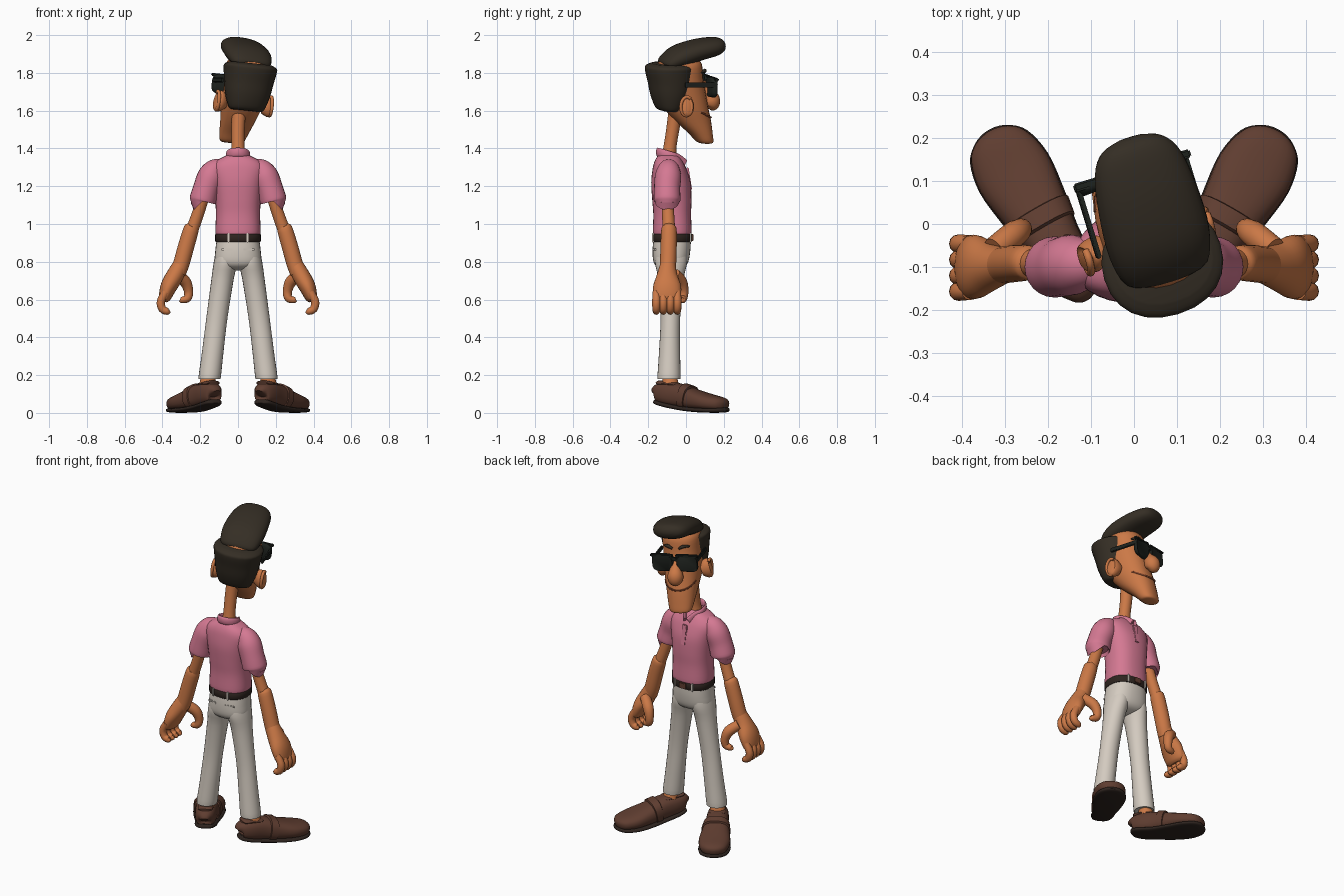
import bpy, bmesh, math
from mathutils import Vector, Matrix


def material(name, rgb):
    m = bpy.data.materials.new(name)
    m.diffuse_color = (*rgb, 1)
    return m


SKIN = material("skin", (0.60, 0.19, 0.062))
PINK = material("pink_cloth", (0.66, 0.19, 0.29))
PANTS = material("off_white_cloth", (0.66, 0.60, 0.53))
HAIR = material("dark_hair", (0.035, 0.027, 0.018))
LEATHER = material("brown_leather", (0.115, 0.047, 0.03))
DARK = material("dark_sole_and_belt", (0.028, 0.018, 0.014))
BLACK = material("black_glass", (0.013, 0.016, 0.013))
LINE = material("mouth_brown", (0.22, 0.06, 0.025))

# Head frame: turned to one side and slightly tilted
HEAD = (Matrix.Translation((0.035, -0.05, 1.65)) @ Matrix.Rotation(math.radians(17), 4, 'Z')
        @ Matrix.Rotation(math.radians(6), 4, 'Y'))


def finish(name, bm, mat, mirror=False, frame=None, bake=None):
    if bake:
        bmesh.ops.transform(bm, matrix=bake, verts=bm.verts)
    bmesh.ops.recalc_face_normals(bm, faces=bm.faces)
    for f in bm.faces:
        f.smooth = True
    for e in bm.edges:
        if len(e.link_faces) == 2 and e.calc_face_angle(0) > math.radians(45):
            e.smooth = False
    me = bpy.data.meshes.new(name)
    bm.to_mesh(me)
    bm.free()
    me.materials.append(mat)
    ob = bpy.data.objects.new(name, me)
    bpy.context.collection.objects.link(ob)
    if frame:
        ob.matrix_world = frame
    if mirror:
        ob.modifiers.new("mirror", 'MIRROR').use_mirror_merge = False
    return ob


def spline(keys, n):
    """Catmull-Rom samples through the key tuples."""
    k = [keys[0]] + list(keys) + [keys[-1]]
    out = []
    for i in range(1, len(k) - 2):
        for j in range(n):
            t = j / n
            out.append([0.5 * (2 * b + (c - a) * t + (2 * a - 5 * b + 4 * c - d) * t * t
                               + (3 * b - a - 3 * c + d) * t ** 3)
                        for a, b, c, d in zip(k[i - 1], k[i], k[i + 1], k[i + 2])])
    return out + [list(keys[-1])]


def sweep(name, keys, mat, ref=None, power=2.0, seg=24, n=4, **kw):
    """Skin rings (x, y, z, ru, rv); level rings unless ref gives the u direction."""
    s = spline([k if len(k) == 5 else (*k, k[3]) for k in keys], n)
    bm = bmesh.new()
    rings = []
    for i, (x, y, z, ru, rv) in enumerate(s):
        u, v = Vector((1, 0, 0)), Vector((0, 1, 0))
        if ref:
            t = (Vector(s[min(i + 1, len(s) - 1)][:3]) - Vector(s[max(i - 1, 0)][:3])).normalized()
            u = Vector(ref)
            u = (u - t * u.dot(t)).normalized()
            v = t.cross(u)
        ring = []
        for j in range(seg):
            a = 2 * math.pi * j / seg
            c, d = math.cos(a), math.sin(a)
            p = (Vector((x, y, z)) + u * math.copysign(abs(c) ** (2 / power), c) * ru
                 + v * math.copysign(abs(d) ** (2 / power), d) * rv)
            ring.append(bm.verts.new(p))
        rings.append(ring)
    for a, b in zip(rings, rings[1:]):
        for j in range(seg):
            bm.faces.new((a[j], a[(j + 1) % seg], b[(j + 1) % seg], b[j]))
    bm.faces.new(rings[0])
    bm.faces.new(rings[-1])
    return finish(name, bm, mat, **kw)


def box(name, loc, size, mat, rot=(0, 0, 0), **kw):
    bm = bmesh.new()
    bmesh.ops.create_cube(bm, size=1)
    for v in bm.verts:
        v.co = Vector(a * b for a, b in zip(v.co, size))
    bmesh.ops.bevel(bm, geom=bm.edges[:], offset=min(size) * 0.25, segments=2, affect='EDGES')
    m = Matrix.Translation(loc)
    for ang, ax in zip(rot, 'XYZ'):
        m = m @ Matrix.Rotation(ang, 4, ax)
    return finish(name, bm, mat, bake=m, **kw)


X, Y, Z = (1, 0, 0), (0, 1, 0), (0, 0, 1)
H = dict(frame=HEAD)

# Head, long jaw and neck
sweep("head", [(0, .165, -.222, .045, .03), (0, .16, -.212, .064, .045), (0, .137, -.17, .076, .063),
               (0, .09, -.10, .09, .098), (0, .05, -.03, .103, .12), (0, .02, .05, .108, .133),
               (0, .012, .12, .11, .125), (0, .012, .2, .108, .115), (0, .02, .235, .07, .08)],
      SKIN, power=2.3, **H)
sweep("neck", [(0, -.092, 1.34, .045), (0, -.086, 1.40, .035), (0, -.07, 1.5, .035),
               (.006, -.055, 1.6, .038), (.015, -.04, 1.68, .045)], SKIN)

# Hair: flat-topped back shell and forward quiff
sweep("hair_back", [(0, -.04, -.05, .08, .04), (0, -.043, -.035, .098, .066), (0, -.04, .03, .119, .098),
                    (0, -.04, .1, .131, .115), (0, -.045, .16, .14, .126), (0, -.045, .185, .14, .124),
                    (0, -.04, .2, .115, .1)], HAIR, power=2.2, **H)
sweep("hair_quiff", [(0, -.085, .19, .05, .015), (0, -.07, .2, .1, .035), (0, 0, .238, .122, .056),
                     (0, .1, .272, .12, .056), (0, .19, .291, .105, .05), (0, .235, .302, .075, .036),
                     (0, .252, .306, .03, .012)], HAIR, ref=X, power=2.3, **H)
sweep("eyebrow", [(.02, .142, .155, .006), (.045, .138, .168, .01), (.075, .112, .16, .005)],
      HAIR, ref=Z, seg=10, mirror=True, **H)

# Ears with raised rims
sweep("ear", [(.10, .03, -.02, .03, .035), (.125, .02, -.015, .038, .055), (.145, .01, -.012, .036, .055),
              (.154, .008, -.01, .02, .035)], SKIN, ref=Y, mirror=True, **H)
rim = []
for i in range(9):
    a = math.radians(-100 + 28 * i)
    rim.append((.148, .012 - .033 * math.cos(a), -.012 + .05 * math.sin(a), .009))
sweep("ear_rim", rim, SKIN, ref=X, seg=10, mirror=True, **H)

# Nose and smile
sweep("nose", [(0, .14, .1, .018), (0, .17, .05, .03), (0, .192, .01, .045), (0, .193, -.025, .038),
               (0, .185, -.043, .012)], SKIN, ref=X, **H)
smile = []
for i in range(9):
    a = math.radians(-72 + 18 * i)
    smile.append((.096 * math.sin(a), .077 + .112 * math.cos(a), -.085 + .035 * (i / 4 - 1) ** 2, .005))
sweep("mouth_line", smile, LINE, ref=Z, seg=8, **H)

# Sunglasses
sweep("glasses_lens", [(.073, .158, .082, .05, .04), (.073, .163, .082, .064, .052),
                       (.071, .178, .082, .064, .052), (.071, .184, .082, .057, .045)],
      BLACK, ref=X, power=3.5, n=2, mirror=True, **H)
box("glasses_bridge", (0, .175, .105), (.05, .018, .022), BLACK, **H)
box("glasses_brow_bar", (.075, .178, .128), (.135, .02, .016), BLACK, mirror=True, **H)
box("glasses_temple", (.131, .09, .1), (.012, .17, .025), BLACK, mirror=True, **H)

# Polo shirt
sweep("shirt", [(0, -.073, .942, .112, .096), (0, -.073, .955, .12, .103), (0, -.073, 1.05, .117, .1),
                (0, -.075, 1.13, .121, .104), (0, -.08, 1.22, .132, .104), (0, -.087, 1.29, .142, .09),
                (0, -.092, 1.33, .12, .075), (0, -.093, 1.358, .072, .058), (0, -.09, 1.37, .045, .045)],
      PINK, power=2.4, seg=32)
collar = []
for i in range(13):
    a = math.radians(102 + 28 * i)
    y = -.09 + .06 * math.sin(a)
    drop = .025 if i in (0, 12) else 0
    collar.append((.056 * math.cos(a), y + drop, 1.362 - .3 * (y + .09) - drop, .024, .009))
sweep("collar", collar, PINK, ref=Z, seg=12)
box("placket", (0, .017, 1.24), (.03, .012, .12), PINK, rot=(math.radians(9), 0, 0))
sweep("sleeve", [(.08, -.09, 1.30, .045), (.12, -.092, 1.285, .06), (.145, -.095, 1.25, .07),
                 (.168, -.1, 1.19, .069), (.186, -.1, 1.128, .071), (.188, -.1, 1.12, .063)],
      PINK, ref=Y, mirror=True)

# Arms
sweep("upper_arm", [(.18, -.1, 1.16, .033), (.21, -.095, 1.06, .032), (.25, -.09, .95, .034)],
      SKIN, ref=Y, mirror=True)
sweep("forearm", [(.243, -.09, .988, .025), (.247, -.09, .976, .04), (.275, -.092, .88, .043),
                  (.3, -.095, .79, .043), (.318, -.1, .74, .042)], SKIN, ref=Y, mirror=True)

# Hands with curled fingers
sweep("palm", [(.3, -.095, .79, .04), (.332, -.1, .73, .054, .046), (.366, -.1, .67, .074, .044),
               (.388, -.1, .61, .07, .032), (.394, -.1, .59, .05, .018)], SKIN, ref=Y, mirror=True)
for i in range(4):
    y = -.157 + .037 * i
    sweep("finger_%d" % (i + 1), [(.383, y, .64, .02), (.408, y, .59, .022), (.4, y, .55, .021),
                                  (.372, y, .537, .018), (.36, y, .54, .007)],
          SKIN, ref=Y, seg=12, mirror=True)
sweep("thumb", [(.325, -.06, .735, .03), (.28, -.025, .695, .031), (.262, -.012, .645, .025),
                (.268, -.015, .607, .022), (.3, -.02, .597, .016), (.308, -.02, .598, .006)],
      SKIN, ref=Y, seg=14, mirror=True)

# Belt, loops and buckle
sweep("belt", [(0, -.073, .905, .117, .101), (0, -.073, .91, .121, .105), (0, -.073, .944, .121, .105),
               (0, -.073, .949, .117, .101)], DARK, power=2.4, seg=32, n=1)
box("belt_loop_back", (.05, -.173, .928), (.01, .012, .05), PANTS, mirror=True)
box("belt_loop_front", (.06, .024, .928), (.01, .012, .05), PANTS, mirror=True)
box("belt_buckle", (0, .034, .928), (.045, .01, .036), LEATHER)

# Trousers
sweep("trouser_hips", [(0, -.073, .92, .113, .099), (0, -.077, .86, .12, .1), (0, -.08, .80, .122, .092),
                       (0, -.08, .77, .09, .07), (0, -.08, .755, .03, .03)], PANTS, power=2.4, seg=32)
sweep("trouser_leg", [(.15, -.09, .185, .052, .055), (.15, -.09, .19, .059, .061),
                      (.134, -.087, .32, .057, .056), (.112, -.083, .5, .056, .052),
                      (.083, -.08, .7, .059, .066), (.066, -.079, .8, .062, .085),
                      (.06, -.077, .88, .05, .075)], PANTS, mirror=True)
box("back_pocket", (.058, -.169, .865), (.06, .008, .012), PANTS, rot=(0, 0, .2), mirror=True)

# Feet: ankles, turned-out loafers, straps and dark soles
SHOE = dict(bake=Matrix.Translation((.165, -.08, 0)) @ Matrix.Rotation(math.radians(-30), 4, 'Z'),
            mirror=True)
sweep("ankle", [(.153, -.09, .23, .04), (.158, -.085, .18, .04), (.165, -.08, .13, .05)],
      SKIN, mirror=True)
sweep("shoe", [(0, -.09, .1, .02, .025), (0, -.08, .105, .045, .047), (0, -.03, .102, .06, .06),
               (0, .05, .092, .066, .064), (0, .14, .072, .08, .055), (0, .23, .056, .09, .045),
               (0, .3, .047, .074, .037), (0, .33, .042, .045, .027), (0, .34, .04, .015, .012)],
      LEATHER, ref=X, power=2.5, **SHOE)
sweep("shoe_strap", [(0, .075, .087, .06, .05), (0, .08, .087, .076, .07), (0, .12, .079, .083, .065),
                     (0, .125, .078, .07, .05)], LEATHER, ref=X, power=2.5, n=1, **SHOE)
sweep("shoe_collar", [(0, -.07, .155, .03, .01), (0, -.06, .158, .042, .014), (0, .03, .15, .045, .012),
                      (0, .045, .146, .03, .008)], LEATHER, ref=X, **SHOE)
sweep("sole", [(0, -.09, .062, .02, .01), (0, -.08, .058, .045, .013), (0, -.03, .045, .062, .013),
               (0, .05, .03, .068, .013), (0, .14, .019, .083, .013), (0, .23, .014, .092, .013),
               (0, .3, .014, .077, .013), (0, .333, .017, .045, .012), (0, .342, .02, .015, .008)],
      DARK, ref=X, power=3, **SHOE)
